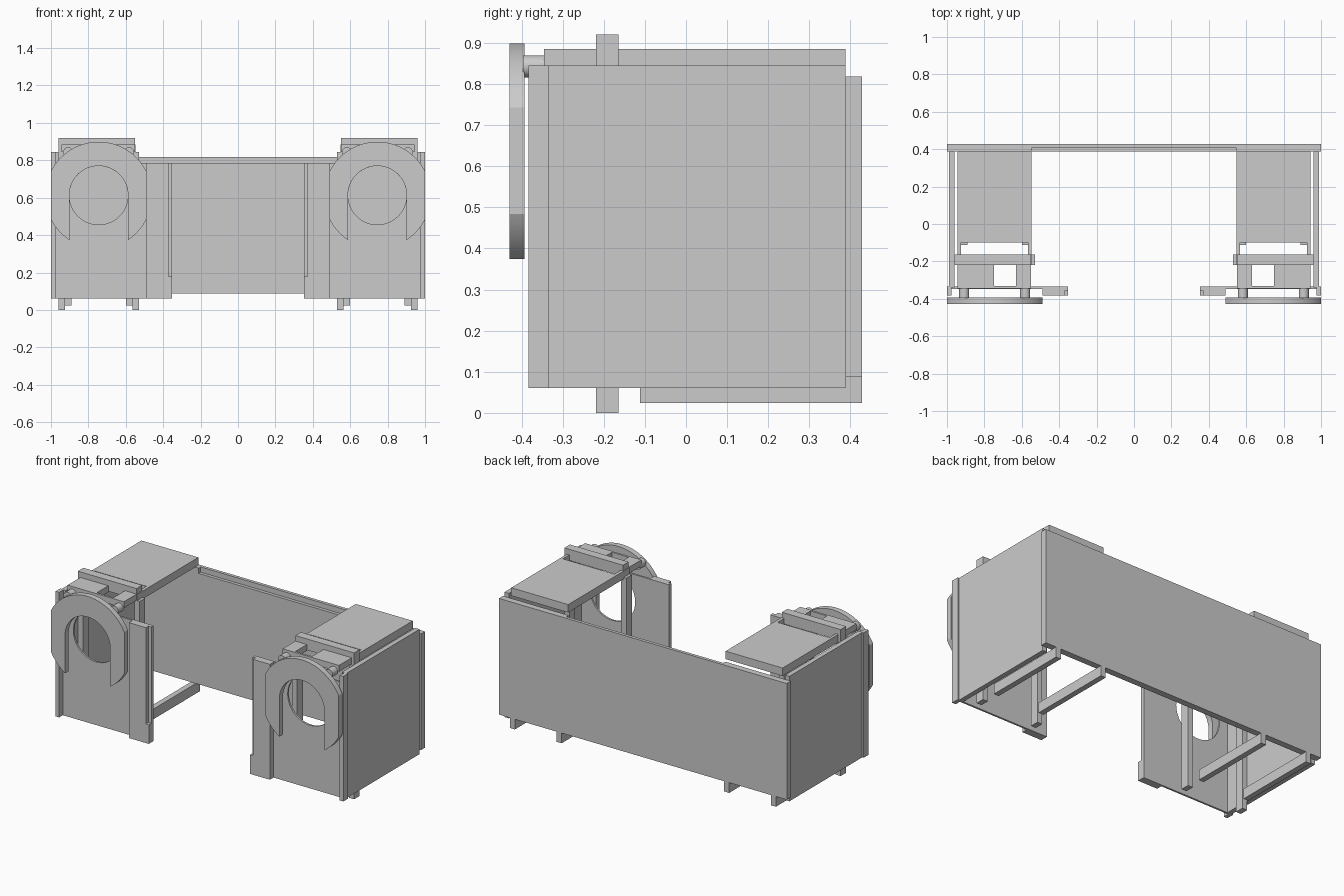
import bpy, bmesh, math

cube = bpy.data.objects.get("Cube")
if cube:
    bpy.data.objects.remove(cube, do_unlink=True)

grey = bpy.data.materials.new("light_grey")
grey.use_nodes = True
colour = (0.6, 0.6, 0.6, 1)
grey.diffuse_color = colour
grey.node_tree.nodes["Principled BSDF"].inputs["Base Color"].default_value = colour


def finish(name, bm, mirror, smooth=False):
    """Turn a bmesh into an object, mirrored to the other pedestal if asked."""
    bmesh.ops.recalc_face_normals(bm, faces=bm.faces)
    mesh = bpy.data.meshes.new(name)
    bm.to_mesh(mesh)
    bm.free()
    mesh.materials.append(grey)
    ob = bpy.data.objects.new(name, mesh)
    bpy.context.collection.objects.link(ob)
    if mirror:
        mod = ob.modifiers.new("both_sides", 'MIRROR')
        mod.use_mirror_merge = False
    if smooth:
        bpy.ops.object.select_all(action='DESELECT')
        ob.select_set(True)
        bpy.context.view_layer.objects.active = ob
        bpy.ops.object.shade_smooth_by_angle(angle=math.radians(25))
    return ob


def box(name, x, y, z, mirror=True):
    bm = bmesh.new()
    bmesh.ops.create_cube(bm, size=1)
    for v in bm.verts:
        v.co = [lo + (c + 0.5) * (hi - lo) for c, (lo, hi) in zip(v.co, (x, y, z))]
    return finish(name, bm, mirror)


def plate(name, loops, y, smooth=False):
    """Extrude x-z outlines (first outer, then holes) along y."""
    bm = bmesh.new()
    edges = []
    for loop in loops:
        vs = [bm.verts.new((px, y[0], pz)) for px, pz in loop]
        edges += [bm.edges.new((a, b)) for a, b in zip(vs, vs[1:] + vs[:1])]
    bmesh.ops.triangle_fill(bm, edges=edges, use_beauty=True, use_dissolve=False)
    ext = bmesh.ops.extrude_face_region(bm, geom=bm.faces[:])["geom"]
    moved = [g for g in ext if isinstance(g, bmesh.types.BMVert)]
    bmesh.ops.translate(bm, verts=moved, vec=(0, y[1] - y[0], 0))
    return finish(name, bm, True, smooth)


def arc(cx, cz, r, a0, a1, n):
    return [(cx + r * math.cos(a0 + (a1 - a0) * i / n),
             cz + r * math.sin(a0 + (a1 - a0) * i / n)) for i in range(n + 1)]


# Back wall with a lower inner ledge
box("back_panel", (-1, 1), (0.408, 0.428), (0.088, 0.818), False)
box("back_ledge", (-0.545, 0.545), (0.388, 0.408), (0.088, 0.785), False)
box("back_edge", (0.545, 1), (0.388, 0.408), (0.088, 0.818))

# Outer side walls, their front lips, and the top slabs
box("side_panel", (0.96, 0.99), (-0.34, 0.388), (0.06, 0.845))
box("side_front_lip", (0.975, 1), (-0.383, -0.335), (0.06, 0.845))
box("top_slab", (0.547, 0.943), (-0.1, 0.388), (0.835, 0.885))

# Thin recessed front panel with a round opening
cx, cz, hole = 0.745, 0.613, 0.157
outline = [(0.49, 0.06), (0.98, 0.06), (0.98, 0.785), (0.49, 0.785)]
opening = arc(cx, cz, hole, 0, 2 * math.pi, 48)[:-1]
plate("front_panel", [outline, opening], (-0.347, -0.335))

# Horseshoe ring: round, trimmed flat at the sides, open below
half = 0.255
R = 0.286
flat = math.acos(half / R)
leg = math.asin(hole / R)
bottom = 1.5 * math.pi
horseshoe = (arc(cx, cz, R, flat, math.pi - flat, 32)
             + arc(cx, cz, R, math.pi + flat, bottom - leg, 8)
             + arc(cx, cz, hole, math.pi, 0, 32)
             + arc(cx, cz, R, bottom + leg, 2 * math.pi - flat, 8))
plate("horseshoe_ring", [horseshoe], (-0.429, -0.393), True)

# Inner wings beside the opening: full foot, slimmer upper part and edge strip
box("wing_foot", (0.352, 0.49), (-0.383, -0.335), (0.06, 0.18))
box("wing_panel", (0.372, 0.49), (-0.383, -0.335), (0.18, 0.785))
box("wing_edge", (0.352, 0.372), (-0.358, -0.335), (0.18, 0.785))

# Posts, bottom rails and the arms joining the slab to the platform
for side, post, rail, arm, top in (
        ("inner", (0.53, 0.565), (0.565, 0.6), (0.547, 0.567), 0.845),
        ("outer", (0.925, 0.96), (0.89, 0.925), (0.925, 0.943), 0.885)):
    box(side + "_post", post, (-0.219, -0.164), (0, top))
    box(side + "_bottom_rail", rail, (-0.112, 0.428), (0.024, 0.088))
    box(side + "_arm", arm, (-0.22, -0.1), (0.835, 0.885))

# Cross bar and the platform in front of it, with a slot
box("cross_bar", (0.552, 0.96), (-0.219, -0.164), (0.85, 0.92))
box("platform_inner", (0.552, 0.632), (-0.345, -0.219), (0.845, 0.885))
box("platform_outer", (0.748, 0.943), (-0.345, -0.219), (0.845, 0.885))
box("platform_front", (0.632, 0.748), (-0.345, -0.332), (0.845, 0.885))

# Pins that carry the ring
for side, px in (("inner", 0.582), ("outer", 0.908)):
    disc = arc(px, 0.843, 0.027, 0, 2 * math.pi, 20)[:-1]
    plate(side + "_pin", [disc], (-0.396, -0.34), True)
